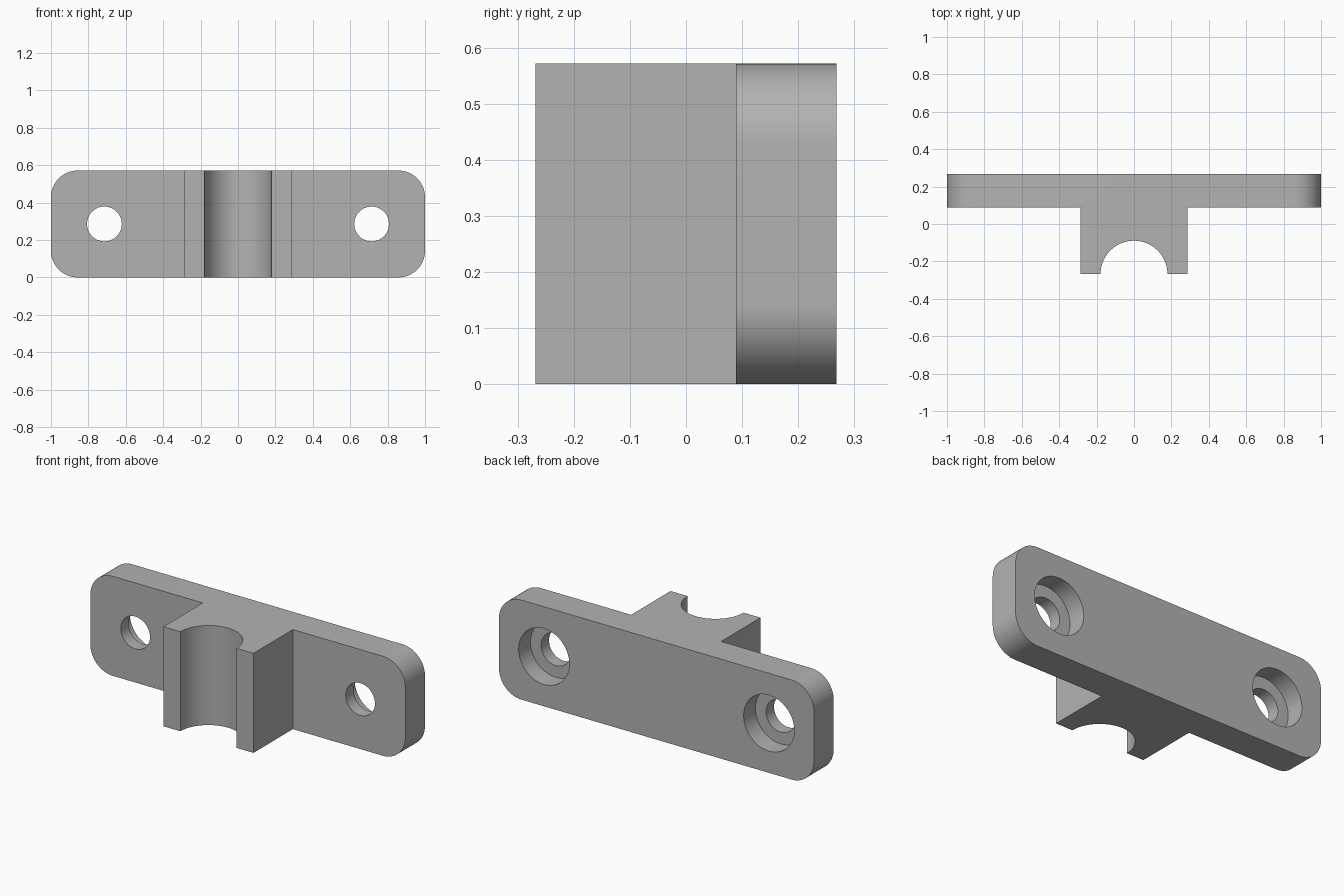
import bpy, bmesh
from math import sin, cos, pi, radians
from mathutils import Vector

if "Cube" in bpy.data.objects:
    bpy.data.objects.remove(bpy.data.objects["Cube"], do_unlink=True)

MM = 2 / 56                      # design unit: the plate is 56 long
HEIGHT, THICK, DEPTH = 16 * MM, 5 * MM, 15 * MM
BACK, FRONT = DEPTH / 2, -DEPTH / 2
PLATE_FRONT = BACK - THICK

grey = bpy.data.materials.new("plain grey")
grey.use_nodes = True
grey.diffuse_color = (0.45, 0.45, 0.45, 1)
grey.node_tree.nodes["Principled BSDF"].inputs["Base Color"].default_value = grey.diffuse_color


def arc(cx, cy, r, start, end, steps):
    angles = [radians(start + (end - start) * i / steps) for i in range(steps + 1)]
    return [(cx + r * cos(a), cy + r * sin(a)) for a in angles]


def prism(name, points, offset):
    """Extrude a closed outline of 3D points along offset."""
    bm = bmesh.new()
    base = bm.faces.new([bm.verts.new(p) for p in points])
    top = bmesh.ops.extrude_face_region(bm, geom=[base], use_keep_orig=True)["geom"]
    bmesh.ops.translate(bm, vec=Vector(offset),
                        verts=[v for v in top if isinstance(v, bmesh.types.BMVert)])
    bmesh.ops.recalc_face_normals(bm, faces=bm.faces)
    mesh = bpy.data.meshes.new(name)
    bm.to_mesh(mesh)
    bm.free()
    mesh.materials.append(grey)
    obj = bpy.data.objects.new(name, mesh)
    bpy.context.collection.objects.link(obj)
    return obj


def combine(target, other, operation):
    mod = target.modifiers.new(operation.lower(), 'BOOLEAN')
    mod.operation, mod.solver, mod.object = operation, 'EXACT', other
    bpy.context.view_layer.objects.active = target
    bpy.ops.object.modifier_apply(modifier=mod.name)
    bpy.data.objects.remove(other, do_unlink=True)


# Mounting plate with rounded corners
r = 4 * MM
outline = []
for sx, sz, start in ((1, 1, 0), (-1, 1, 90), (-1, -1, 180), (1, -1, 270)):
    outline += arc(sx * (1 - r), HEIGHT / 2 + sz * (HEIGHT / 2 - r), r, start, start + 90, 16)
bracket = prism("mounting_bracket", [(x, BACK, z) for x, z in outline], (0, -THICK, 0))

# Central saddle block with a half-round channel in its front
half, channel, overlap = 8 * MM, 5 * MM, MM
profile = arc(0, FRONT, channel, 180, 0, 40)
profile += [(half, FRONT), (half, PLATE_FRONT + overlap),
            (-half, PLATE_FRONT + overlap), (-half, FRONT)]
saddle = prism("saddle_block", [(x, y, 0) for x, y in profile], (0, 0, HEIGHT))
combine(bracket, saddle, 'UNION')

# Screw holes with wide counterbores sunk into the back
for side in (-1, 1):
    for name, radius, y, length in (("screw_hole", 2.6 * MM, BACK + MM, THICK + 2 * MM),
                                    ("counterbore", 4.5 * MM, BACK + MM, 4 * MM)):
        circle = arc(side * 20 * MM, HEIGHT / 2, radius, 0, 360, 64)[:-1]
        cutter = prism(name, [(x, y, z) for x, z in circle], (0, -length, 0))
        cutter.hide_render = True
        combine(bracket, cutter, 'DIFFERENCE')

# Merge coplanar faces, then smooth the round walls
bm = bmesh.new()
bm.from_mesh(bracket.data)
bmesh.ops.remove_doubles(bm, verts=bm.verts, dist=1e-5)
bmesh.ops.dissolve_limit(bm, angle_limit=radians(0.5), verts=bm.verts, edges=bm.edges)
bm.to_mesh(bracket.data)
bm.free()
bpy.ops.object.select_all(action='DESELECT')
bracket.select_set(True)
bpy.context.view_layer.objects.active = bracket
bpy.ops.object.shade_smooth_by_angle(angle=radians(30))
